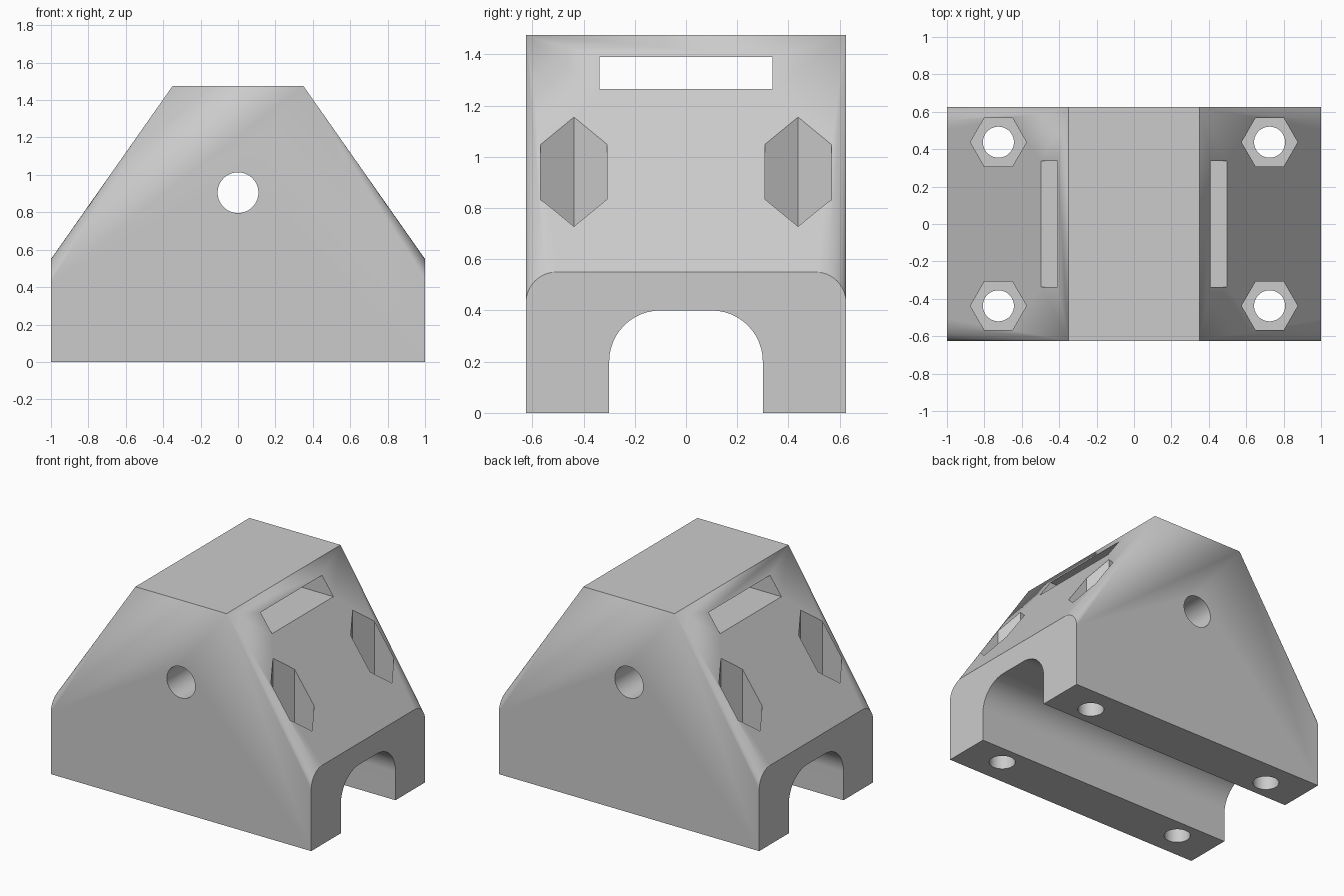
import bpy, bmesh
from math import sin, cos, tau, pi
from mathutils import Vector

cube = bpy.data.objects.get("Cube")
if cube:
    bpy.data.objects.remove(cube, do_unlink=True)

HALF_Y, ROUND = 0.625, 0.12

grey = bpy.data.materials.new("plain_grey")
grey.use_nodes = True
colour = (0.6, 0.6, 0.6, 1)
grey.diffuse_color = colour
grey.node_tree.nodes["Principled BSDF"].inputs["Base Color"].default_value = colour


def loft(name, sections):
    """Skin a closed solid through sections with matching point counts."""
    bm = bmesh.new()
    rings = [[bm.verts.new(p) for p in s] for s in sections]
    n = len(rings[0])
    for a, b in zip(rings, rings[1:]):
        for i in range(n):
            j = (i + 1) % n
            bm.faces.new((a[i], a[j], b[j], b[i]))
    bm.faces.new(rings[0])
    bm.faces.new(rings[-1])
    bmesh.ops.remove_doubles(bm, verts=bm.verts, dist=1e-5)
    bmesh.ops.dissolve_limit(bm, angle_limit=0.002, verts=bm.verts, edges=bm.edges)
    bmesh.ops.recalc_face_normals(bm, faces=bm.faces)
    mesh = bpy.data.meshes.new(name)
    bm.to_mesh(mesh)
    bm.free()
    mesh.materials.append(grey)
    obj = bpy.data.objects.new(name, mesh)
    bpy.context.collection.objects.link(obj)
    return obj


def arc(cy, cz, r, start, end, steps=12):
    angles = [start + (end - start) * i / steps for i in range(steps + 1)]
    return [(cy + r * cos(a), cz + r * sin(a)) for a in angles]


def body_section(x, top, r):
    """Arched cross-section with rounded upper corners."""
    half = [(0.3, 0)] + [(HALF_Y, 0)] + arc(HALF_Y - r, top - r, r, 0, pi / 2)
    arch = arc(0.1, 0.2, 0.2, pi / 2, 0)
    right = arch + half
    left = [(-y, z) for y, z in reversed(right)]
    return [(x, y, z) for y, z in right + left]


# Body: rounding fades out from the ends to the flat top
body = loft("bracket_body", [
    body_section(-1, 0.55, ROUND), body_section(-0.35, 1.475, 0),
    body_section(0.35, 1.475, 0), body_section(1, 0.55, ROUND)])


def prism(name, centre, u, v, r, sides, length):
    """Regular prism in the plane of u and v, extruded both ways."""
    c, u, v = Vector(centre), Vector(u), Vector(v)
    w = u.cross(v) * length / 2
    ring = [c + r * (u * cos(tau * i / sides) + v * sin(tau * i / sides))
            for i in range(sides)]
    return loft(name, [[p - w for p in ring], [p + w for p in ring]])


X, Y, Z = (1, 0, 0), (0, 1, 0), (0, 0, 1)
cutters = [prism("cross_hole", (0, 0, 0.905), X, Z, 0.109, 48, 2)]

# Strap slot running from slope to slope
slot = [(-0.337, 1.265), (0.337, 1.265), (0.337, 1.39), (-0.337, 1.39)]
cutters.append(loft("strap_slot", [[(x, y, z) for y, z in slot] for x in (-1, 1)]))

# Bolt holes with hexagonal nut pockets above
for x in (-0.725, 0.725):
    for y in (-0.4375, 0.4375):
        cutters.append(prism("nut_pocket", (x, y, 1.3), X, Y, 0.15, 6, 2))
        cutters.append(prism("bolt_hole", (x, y, 0.2), X, Y, 0.083, 40, 0.8))

bpy.ops.object.select_all(action='DESELECT')
body.select_set(True)
bpy.context.view_layer.objects.active = body
for cutter in cutters:
    cutter.hide_render = True
    mod = body.modifiers.new(cutter.name, 'BOOLEAN')
    mod.operation = 'DIFFERENCE'
    mod.solver = 'EXACT'
    mod.object = cutter
    bpy.ops.object.modifier_apply(modifier=mod.name)
for cutter in cutters:
    bpy.data.objects.remove(cutter, do_unlink=True)

# Smooth curves, crisp flats
bpy.ops.object.shade_smooth_by_angle(angle=0.5)
weighted = body.modifiers.new("weighted_normals", 'WEIGHTED_NORMAL')
weighted.keep_sharp = True
